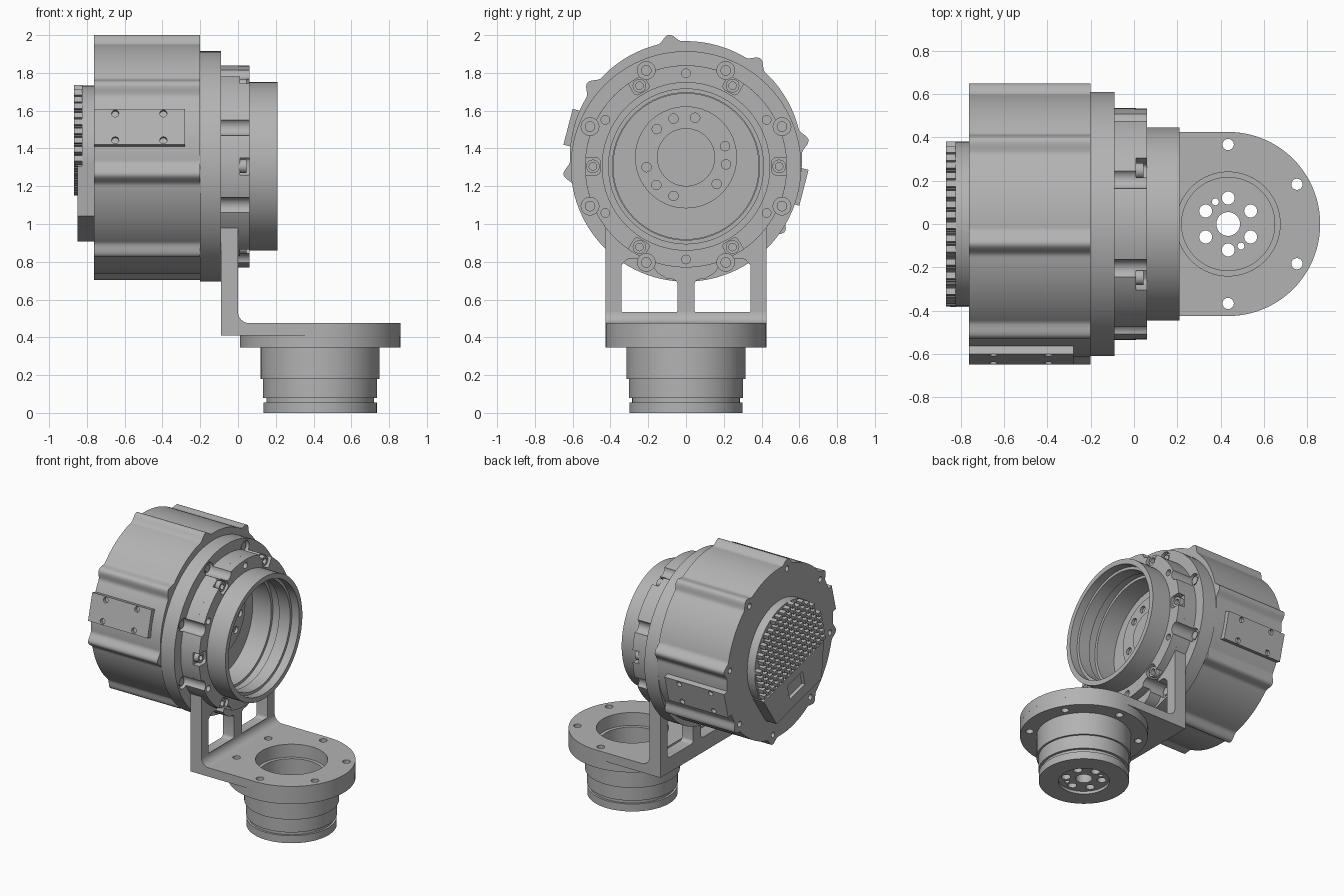
import bpy, bmesh
from math import pi, sin, cos, radians, sqrt
from mathutils import Matrix, Vector

if "Cube" in bpy.data.objects:
    bpy.data.objects.remove(bpy.data.objects["Cube"])

GREY = (0.45, 0.45, 0.45, 1)
mat = bpy.data.materials.new("machined grey")
mat.use_nodes = True
mat.diffuse_color = GREY
mat.node_tree.nodes["Principled BSDF"].inputs["Base Color"].default_value = GREY

parts = []


# Local frames: a, b span the cross-section and h runs along the part axis
def frame_x(y, z, turn=0):
    axes = Matrix(((0, 0, 1, 0), (1, 0, 0, 0), (0, 1, 0, 0), (0, 0, 0, 1)))
    return Matrix.Translation((0, y, z)) @ Matrix.Rotation(radians(turn), 4, 'X') @ axes


def frame_z(x, y):
    return Matrix.Translation((x, y, 0))


def finish(name, bm, frame):
    bmesh.ops.transform(bm, matrix=frame, verts=bm.verts)
    bmesh.ops.recalc_face_normals(bm, faces=bm.faces)
    me = bpy.data.meshes.new(name)
    bm.to_mesh(me)
    bm.free()
    me.materials.append(mat)
    ob = bpy.data.objects.new(name, me)
    bpy.context.scene.collection.objects.link(ob)
    parts.append(ob)
    return ob


def revolve(name, frame, profile, n=96):
    """Turn a closed (radius, height) loop around the frame axis."""
    bm = bmesh.new()
    rings = []
    for r, h in profile:
        if r == 0:
            rings.append([bm.verts.new((0, 0, h))] * n)
        else:
            rings.append([bm.verts.new((r * cos(2 * pi * i / n), r * sin(2 * pi * i / n), h))
                          for i in range(n)])
    for k, low in enumerate(rings):
        high = rings[(k + 1) % len(rings)]
        for i in range(n):
            j = (i + 1) % n
            corners = list(dict.fromkeys((low[i], low[j], high[j], high[i])))
            if len(corners) > 2:
                bm.faces.new(corners)
    return finish(name, bm, frame)


def prism(name, frame, outline, h0, h1, round_corners=0):
    bm = bmesh.new()
    base = bm.faces.new([bm.verts.new((a, b, h0)) for a, b in outline])
    out = bmesh.ops.extrude_face_region(bm, geom=[base])
    bmesh.ops.translate(bm, vec=(0, 0, h1 - h0),
                        verts=[g for g in out["geom"] if isinstance(g, bmesh.types.BMVert)])
    bmesh.ops.recalc_face_normals(bm, faces=bm.faces)
    if round_corners:
        edges = [e for e in bm.edges if abs(e.verts[0].co.z - e.verts[1].co.z) > 1e-4
                 and e.calc_face_angle() > radians(50)]
        bmesh.ops.bevel(bm, geom=edges, offset=round_corners, segments=4,
                        profile=0.5, affect='EDGES')
    return finish(name, bm, frame)


def rect(a0, a1, b0, b1):
    return [(a0, b0), (a1, b0), (a1, b1), (a0, b1)]


def polar(r, deg):
    return r * cos(radians(deg)), r * sin(radians(deg))


def rod(name, frame, centre, r, h0, h1, n=24):
    return revolve(name, frame @ Matrix.Translation((*centre, 0)),
                   [(0, h0), (r, h0), (r, h1), (0, h1)], n)


def cut(target, cutters):
    bpy.context.view_layer.objects.active = target
    for c in cutters:
        mod = target.modifiers.new("cut", 'BOOLEAN')
        mod.operation, mod.solver, mod.object = 'DIFFERENCE', 'EXACT', c
        bpy.ops.object.modifier_apply(modifier=mod.name)
        parts.remove(c)
        bpy.data.objects.remove(c)


AXIS = frame_x(0, 1.305)             # mounting ring axis
BODY = frame_x(0, 1.353, -14.5)      # offset, turned motor housing
BASE = frame_z(0.435, 0)             # lower joint axis


# Motor housing: drum with eight rounded ribs
def rib_radius(deg):
    d = abs((deg - 22.5 + 22.5) % 45 - 22.5)
    return 0.615 + (0.02 * (1 + cos(pi * d / 6)) if d < 6 else 0)


housing = prism("motor_housing", BODY, [polar(rib_radius(i), i) for i in range(360)], -0.763, -0.2)
cut(housing, [rod("hole", BODY, polar(0.585, 22.5 + 45 * k), 0.02, -0.8, -0.72, 16) for k in range(8)])

# Side pads with four screw holes each
for side, name in ((1, "left_pad"), (-1, "right_pad")):
    pad = prism(name, BODY, rect(*sorted((side * 0.57, side * 0.645)), -0.098, 0.098), -0.763, -0.28)
    radial = BODY @ Matrix.Rotation(side * pi / 2, 4, 'Y')
    holes = []
    for x in (-0.65, -0.395):
        for b in (-0.073, 0.073):
            holes.append(rod("hole", radial, (-side * x, b), 0.019, 0.62, 0.68, 16))
    cut(pad, holes)

# Rear cap: disc, pin grid and connector block
revolve("rear_cap", BODY, [(0, -0.825), (0.38, -0.825), (0.38, -0.75), (0, -0.75)])
pins = bmesh.new()
for i in range(-7, 8):
    for j in range(-2, 8):
        a, b = i * 0.05, j * 0.05
        if a * a + b * b < 0.365 ** 2:
            bmesh.ops.create_cube(pins, size=1, matrix=Matrix.Translation((a, b, -0.845))
                                  @ Matrix.Diagonal((0.03, 0.03, 0.046, 1)))
finish("cooling_pins", pins, BODY)
block = prism("connector_block", BODY,
              [(-0.36, -0.14), (-0.27, -0.39), (0.27, -0.39), (0.36, -0.14)], -0.85, -0.75)
cut(block, [prism("slot", BODY, rect(-0.09, 0.09, -0.31, -0.2), -0.9, -0.8)])

# Front flange with a recessed floor and eight bolts
SCALLOPS = [polar(0.55, 22.5 + 45 * k) for k in range(8)]
flange = revolve("front_flange", AXIS, [(0, -0.2), (0.61, -0.2), (0.61, -0.09),
                                        (0.385, -0.09), (0.385, -0.15), (0, -0.15)])
cut(flange, [rod("hole", AXIS, p, 0.047, -0.12, 0) for p in SCALLOPS])
for p in SCALLOPS:
    rod("flange_bolt", AXIS, p, 0.028, -0.14, -0.1, 16)

# Output hub inside the bore
HUB = frame_x(0, 1.353)
hub = revolve("output_hub", HUB, [(0, -0.17), (0.27, -0.17), (0.27, -0.13), (0.154, -0.13),
                                  (0.154, -0.12), (0, -0.12)], 64)
cut(hub, [rod("hole", HUB, polar(0.215, d), 0.025, -0.155, -0.1, 16)
          for d in (77, 108, 136, 16, -10, -41, -108, -137, -166)])

# Upright bracket: ring merging into a windowed plate
foot = -37.4
outline = [polar(0.535, foot + i * (180 - 2 * foot) / 100) for i in range(101)]
outline += [(-0.425, 0.41 - 1.305), (0.425, 0.41 - 1.305)]
upright = prism("upright_bracket", AXIS, outline, -0.09, 0)
cutters = [rod("bore", AXIS, (0, 0), 0.42, -0.2, 0.1, 96)]
GROUND = frame_x(0, 0)
for s in (-1, 1):
    window = [(0.342, 0.52), (0.342, 0.78), (0.31, 0.82), (0.2, 0.81), (0.15, 0.74),
              (0.1, 0.71), (0.045, 0.705), (0.045, 0.52)]
    cutters.append(prism("window", GROUND, [(s * a, b) for a, b in window], -0.2, 0.2, 0.025))
cutters += [rod("scallop", AXIS, p, 0.047, -0.2, 0.1) for p in SCALLOPS]
cut(upright, cutters)

# Clamp ring with notches, screws and holes
clamp = revolve("clamp_ring", AXIS, [(0.42, 0), (0.535, 0), (0.535, 0.06), (0.42, 0.06)])
cutters = [rod("scallop", AXIS, p, 0.047, -0.1, 0.1) for p in SCALLOPS]
for k in range(6):
    turned = AXIS @ Matrix.Rotation(k * pi / 3, 4, 'Z')
    cutters.append(prism("notch", turned, rect(0.455, 0.6, -0.045, 0.045), 0.01, 0.1, 0.02))
    cutters.append(rod("hole", AXIS, polar(0.493, 30 + 60 * k), 0.023, 0.02, 0.1, 16))
cut(clamp, cutters)
for k in range(6):
    p = polar(0.493, 60 * k)
    revolve("clamp_screw", AXIS @ Matrix.Translation((*p, 0)),
            [(0.02, 0), (0.036, 0), (0.036, 0.045), (0.02, 0.045)], 20)

# Open front tube with stepped bore
revolve("front_tube", AXIS, [(0.446, -0.09), (0.446, 0.21), (0.41, 0.21), (0.41, 0.15),
                             (0.39, 0.15), (0.39, 0.06), (0.405, 0.06), (0.405, 0.0),
                             (0.385, 0.0), (0.385, -0.09)])

# Horizontal foot of the bracket
FLANGE_HOLES = [polar(0.367, 30 + 60 * k) for k in range(6)]
outline = [polar(0.425, -90 + 3 * i) for i in range(61)] + [(-0.525, 0.425), (-0.525, -0.425)]
plate = prism("foot_plate", BASE, outline, 0.41, 0.475)
cut(plate, [rod("bore", BASE, (0, 0), 0.24, 0.3, 0.6, 64)]
    + [rod("hole", BASE, p, 0.026, 0.3, 0.6) for p in FLANGE_HOLES])

# Cove fillet between upright and foot, split by the windows
R = 0.06
cove = [(0, 0.475)] + [(R - R * sin(t * pi / 16), 0.475 + R - R * cos(t * pi / 16)) for t in range(9)]
lying = Matrix.Rotation(pi / 2, 4, 'X')
prism("corner_fillet", lying, cove, -0.425, 0.425)

# Lower joint housing
joint = revolve("lower_joint", BASE, [
    (0.24, 0.41), (0.425, 0.41), (0.425, 0.345), (0.315, 0.345), (0.315, 0.18), (0.302, 0.18),
    (0.302, 0.08), (0.285, 0.08), (0.285, 0.055), (0.3, 0.055), (0.3, 0), (0.17, 0),
    (0.17, 0.02), (0, 0.02), (0, 0.09), (0.215, 0.09), (0.215, 0.38), (0.24, 0.38)])
cutters = [rod("hole", BASE, p, 0.026, 0.3, 0.6) for p in FLANGE_HOLES]
cutters += [rod("hole", BASE, polar(0.12, 30 + 60 * k), 0.03, -0.1, 0.2) for k in range(6)]
cutters += [rod("hole", BASE, polar(0.118, d), 0.016, -0.1, 0.2, 16) for d in (120, -60)]
cutters.append(rod("hole", BASE, (0, 0), 0.055, -0.1, 0.2, 32))
cut(joint, cutters)

# Smooth the round walls and keep edges crisp
bpy.ops.object.select_all(action='DESELECT')
for ob in parts:
    ob.select_set(True)
bpy.context.view_layer.objects.active = parts[0]
bpy.ops.object.shade_smooth_by_angle(angle=radians(30))
